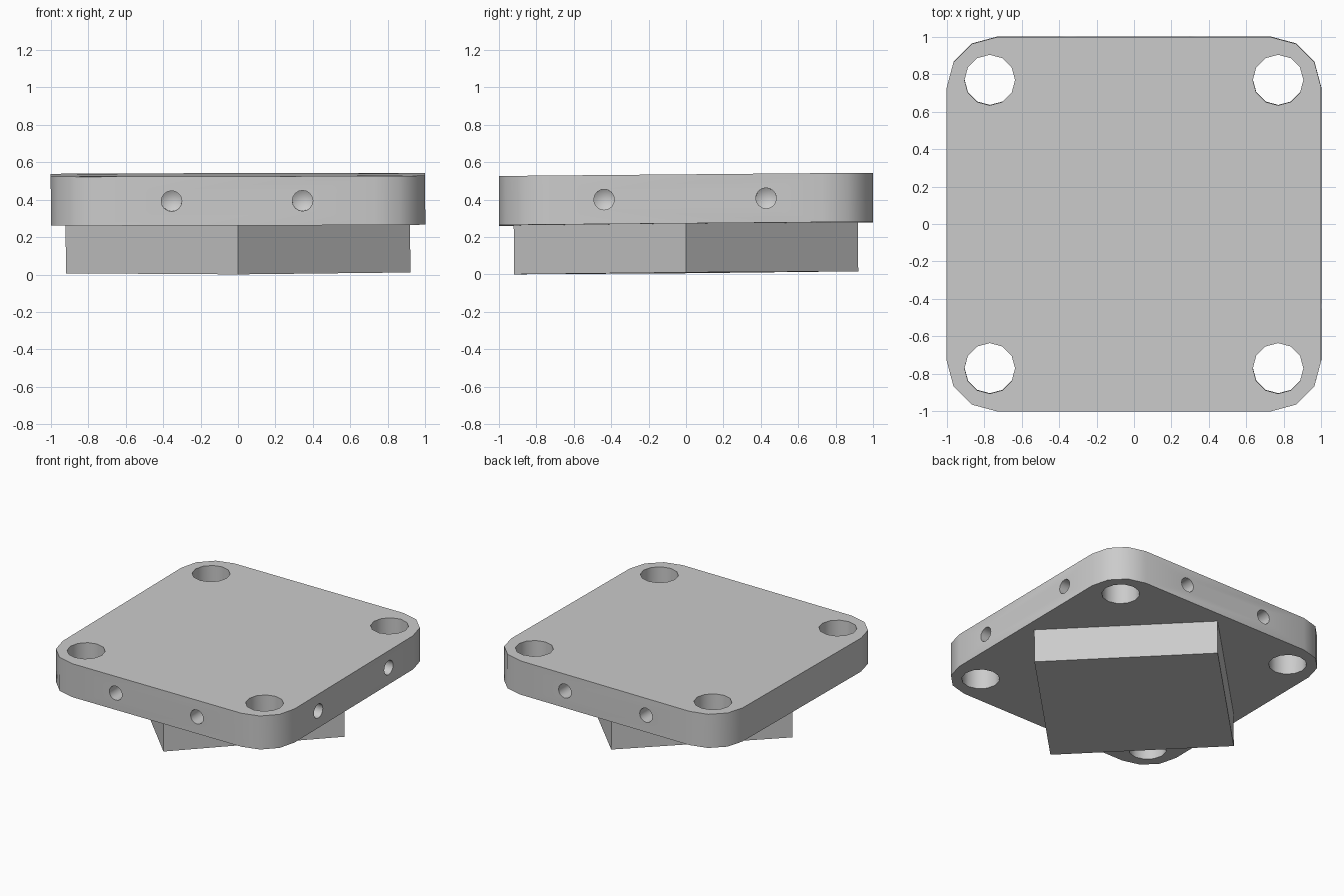
import bpy
import bmesh
from math import cos, sin, pi, radians
from mathutils import Matrix, Vector

cube = bpy.data.objects.get("Cube")
if cube:
    bpy.data.objects.remove(cube, do_unlink=True)

THICK = 0.262
TILT = (0.0088, -0.0025, 0)      # the whole part leans very slightly

metal = bpy.data.materials.new("plain grey metal")
metal.use_nodes = True
grey = (0.6, 0.6, 0.6, 1)
metal.diffuse_color = grey
metal.node_tree.nodes["Principled BSDF"].inputs["Base Color"].default_value = grey


def make_object(name, bm, height):
    bmesh.ops.recalc_face_normals(bm, faces=bm.faces)
    mesh = bpy.data.meshes.new(name)
    bm.to_mesh(mesh)
    bm.free()
    mesh.materials.append(metal)
    obj = bpy.data.objects.new(name, mesh)
    bpy.context.collection.objects.link(obj)
    obj.location.z = height
    obj.rotation_euler = TILT
    return obj


def activate(obj):
    bpy.ops.object.select_all(action="DESELECT")
    obj.select_set(True)
    bpy.context.view_layer.objects.active = obj


def add_cylinder(bm, matrix, radius, tip, depth, sides):
    bmesh.ops.create_cone(bm, cap_ends=True, segments=sides, radius1=radius,
                          radius2=tip, depth=depth, matrix=matrix)


def add_drill(bm, mouth, inward, radius=0.055, straight=0.2, point=0.035):
    """Blind drilled hole: a straight bore ending in a conical point."""
    sides = 16
    turn = Vector((0, 0, 1)).rotation_difference(inward).to_matrix().to_4x4()
    place = Matrix.Translation(mouth) @ turn
    rings = []
    for z in (-0.1, straight):
        rings.append([bm.verts.new(place @ Vector((radius * cos(a), radius * sin(a), z)))
                      for a in (2 * pi * i / sides for i in range(sides))])
    tip = bm.verts.new(place @ Vector((0, 0, straight + point)))
    bm.faces.new(rings[0])
    for i in range(sides):
        j = (i + 1) % sides
        bm.faces.new((rings[0][i], rings[0][j], rings[1][j], rings[1][i]))
        bm.faces.new((rings[1][i], rings[1][j], tip))


# Mounting plate: square outline with three-segment rounded corners
bm = bmesh.new()
corner, radius = 0.73, 0.27
outline = []
for k, (sx, sy) in enumerate(((1, 1), (-1, 1), (-1, -1), (1, -1))):
    for step in range(4):
        a = radians(90 * k + 30 * step)
        outline.append(bm.verts.new((sx * corner + radius * cos(a),
                                     sy * corner + radius * sin(a), -THICK / 2)))
base = bm.faces.new(outline)
extruded = bmesh.ops.extrude_face_region(bm, geom=[base])["geom"]
bmesh.ops.translate(bm, vec=(0, 0, THICK),
                    verts=[v for v in extruded if isinstance(v, bmesh.types.BMVert)])
plate = make_object("mounting_plate", bm, 0.402)

# Cutter: corner through holes, and drilled holes in three of the sides
bm = bmesh.new()
for sx in (-1, 1):
    for sy in (-1, 1):
        add_cylinder(bm, Matrix.Translation((sx * 0.77, sy * 0.77, 0)),
                     0.135, 0.135, 0.6, 12)
        add_drill(bm, Vector((sx * 0.35 - 0.005, sy, 0)), Vector((0, -sy, 0)))
    add_drill(bm, Vector((1, sx * 0.433 - 0.005, 0)), Vector((-1, 0, 0)))
cutter = make_object("hole_cutter", bm, 0.402)
cutter.hide_render = True

cut = plate.modifiers.new("holes", "BOOLEAN")
cut.operation = "DIFFERENCE"
cut.solver = "EXACT"
cut.object = cutter
activate(plate)
bpy.ops.object.modifier_apply(modifier=cut.name)
bpy.data.objects.remove(cutter, do_unlink=True)
bpy.ops.object.shade_smooth_by_angle(angle=radians(35))

# Square block underneath, turned diagonally
bm = bmesh.new()
add_cylinder(bm, Matrix.Identity(4), 0.92, 0.92, THICK, 4)
make_object("diagonal_block", bm, 0.14)
